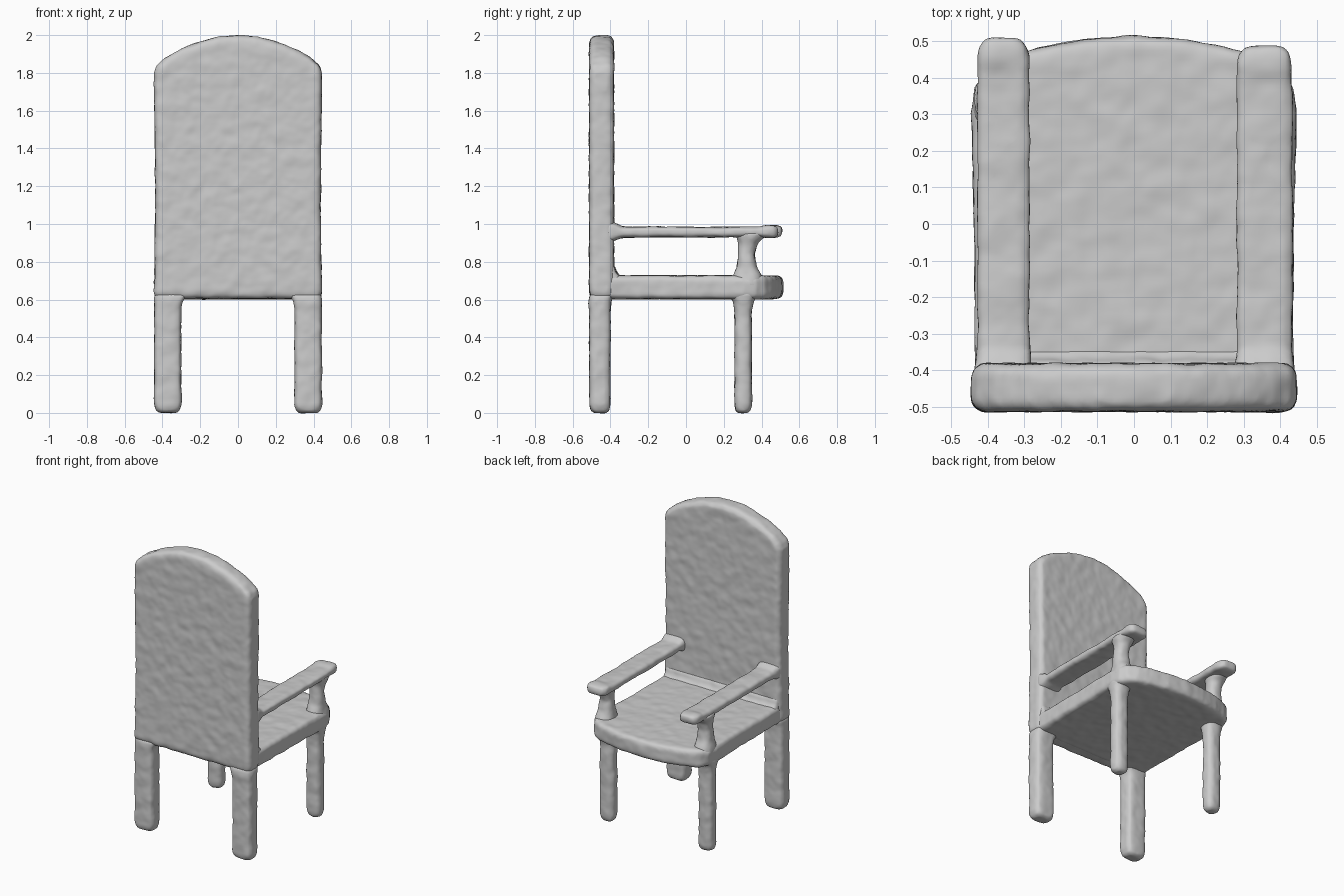
import bpy, bmesh, math

if "Cube" in bpy.data.objects:
    bpy.data.objects.remove(bpy.data.objects["Cube"])

# shared soft noise for the hand-modelled, slightly lumpy surface
lumps = bpy.data.textures.new("lumps", 'CLOUDS')
lumps.noise_scale = 0.07


def finish(name, bm, bevel=0.0):
    """Turn a bmesh into a smooth, slightly uneven object."""
    bmesh.ops.recalc_face_normals(bm, faces=bm.faces)
    me = bpy.data.meshes.new(name)
    bm.to_mesh(me)
    bm.free()
    ob = bpy.data.objects.new(name, me)
    bpy.context.collection.objects.link(ob)
    if bevel:
        b = ob.modifiers.new("round", 'BEVEL')
        b.width, b.segments = bevel, 4
        b.limit_method = 'ANGLE'
        b.angle_limit = math.radians(40)
    r = ob.modifiers.new("skin", 'REMESH')
    r.mode, r.voxel_size, r.use_smooth_shade = 'VOXEL', 0.012, True
    d = ob.modifiers.new("uneven", 'DISPLACE')
    d.texture, d.strength, d.mid_level = lumps, 0.012, 0.5
    s = ob.modifiers.new("soften", 'SMOOTH')
    s.factor, s.iterations = 0.5, 3
    return ob


def prism(name, outline, to3d, lo, hi, bevel):
    """Extrude a symmetric half outline (mirrored over x = 0)."""
    pts = outline + [(-x, v) for x, v in reversed(outline) if x > 0]
    bm = bmesh.new()
    a = [bm.verts.new(to3d(x, v, lo)) for x, v in pts]
    b = [bm.verts.new(to3d(x, v, hi)) for x, v in pts]
    bm.faces.new(a)
    bm.faces.new(b)
    n = len(pts)
    for i in range(n):
        j = (i + 1) % n
        bm.faces.new((a[i], a[j], b[j], b[i]))
    return finish(name, bm, bevel)


def loft(name, rings, axis, power=2.0, n=28):
    """Skin rounded sections: (position, centre u, centre v, radius u, radius v)."""
    bm = bmesh.new()
    loops = []
    for t, cu, cv, ru, rv in rings:
        loop = []
        for i in range(n):
            a = 2 * math.pi * i / n
            c, s = math.cos(a), math.sin(a)
            u = cu + ru * math.copysign(abs(c) ** (2 / power), c)
            v = cv + rv * math.copysign(abs(s) ** (2 / power), s)
            loop.append(bm.verts.new((u, v, t) if axis == 'z' else (u, t, v)))
        loops.append(loop)
    for p, q in zip(loops, loops[1:]):
        for i in range(n):
            j = (i + 1) % n
            bm.faces.new((p[i], p[j], q[j], q[i]))
    bm.faces.new(loops[0])
    bm.faces.new(loops[-1])
    return finish(name, bm)


# backrest with arched top
prism("backrest",
      [(0.445, 0.605), (0.438, 1.1), (0.445, 1.80), (0.43, 1.84), (0.385, 1.882),
       (0.3, 1.928), (0.2, 1.968), (0.1, 1.993), (0, 2.0)],
      lambda x, z, y: (x, y, z), -0.512, -0.382, 0.035)

# seat with bowed front
prism("seat",
      [(0.435, -0.45), (0.437, 0.0), (0.445, 0.30), (0.435, 0.37), (0.405, 0.42),
       (0.35, 0.455), (0.26, 0.482), (0.14, 0.505), (0, 0.515)],
      lambda x, y, z: (x, y, z), 0.603, 0.727, 0.03)

# rounded joint between seat and backrest
loft("seat_back_joint",
     [(0.66, 0, -0.40, 0.43, 0.07), (0.72, 0, -0.40, 0.43, 0.06),
      (0.74, 0, -0.40, 0.43, 0.035), (0.78, 0, -0.40, 0.43, 0.02)], 'z', 8)

for side, s in (("left", -1), ("right", 1)):
    # back legs, squarish, rounded feet
    x, y = s * 0.372, -0.456
    loft("back_leg_" + side,
         [(0.0, x, y, 0.048, 0.034), (0.012, x, y, 0.064, 0.048),
          (0.04, x, y, 0.073, 0.056), (0.55, x, y, 0.072, 0.057),
          (0.59, x - s * 0.003, y, 0.076, 0.06),
          (0.63, x - s * 0.02, y + 0.01, 0.09, 0.065)], 'z', 4)

    # front legs, round, flaring into the seat
    x, y = s * 0.375, 0.303
    loft("front_leg_" + side,
         [(0.0, x, y, 0.03, 0.028), (0.012, x, y, 0.046, 0.04),
          (0.04, x, y, 0.054, 0.047), (0.54, x, y, 0.054, 0.046),
          (0.59, x, y, 0.06, 0.054), (0.64, x, y, 0.07, 0.085)], 'z', 2.6)

    # arm supports, waisted
    x = s * 0.375
    loft("arm_support_" + side,
         [(0.66, x, 0.325, 0.068, 0.085), (0.725, x, 0.325, 0.062, 0.075),
          (0.77, x, 0.322, 0.052, 0.054), (0.84, x, 0.32, 0.046, 0.044),
          (0.90, x, 0.328, 0.05, 0.052), (0.925, x, 0.34, 0.058, 0.07),
          (0.955, x, 0.35, 0.062, 0.09)], 'z', 2.4)

    # flat armrests with thicker rounded tips
    x = s * 0.357
    e = 0.51 if s < 0 else 0.487
    w = 0.072 if s < 0 else 0.077
    loft("armrest_" + side,
         [(-0.42, x, 0.96, w + 0.008, 0.065), (-0.375, x, 0.96, w + 0.004, 0.046),
          (-0.34, x, 0.957, w, 0.029), (0.2, x, 0.957, w, 0.027),
          (e - 0.1, x, 0.958, w, 0.028), (e - 0.06, x, 0.96, w, 0.034),
          (e - 0.025, x, 0.96, w - 0.006, 0.034),
          (e - 0.008, x, 0.96, w - 0.018, 0.028), (e, x, 0.96, w - 0.035, 0.016)],
         'y', 4)
